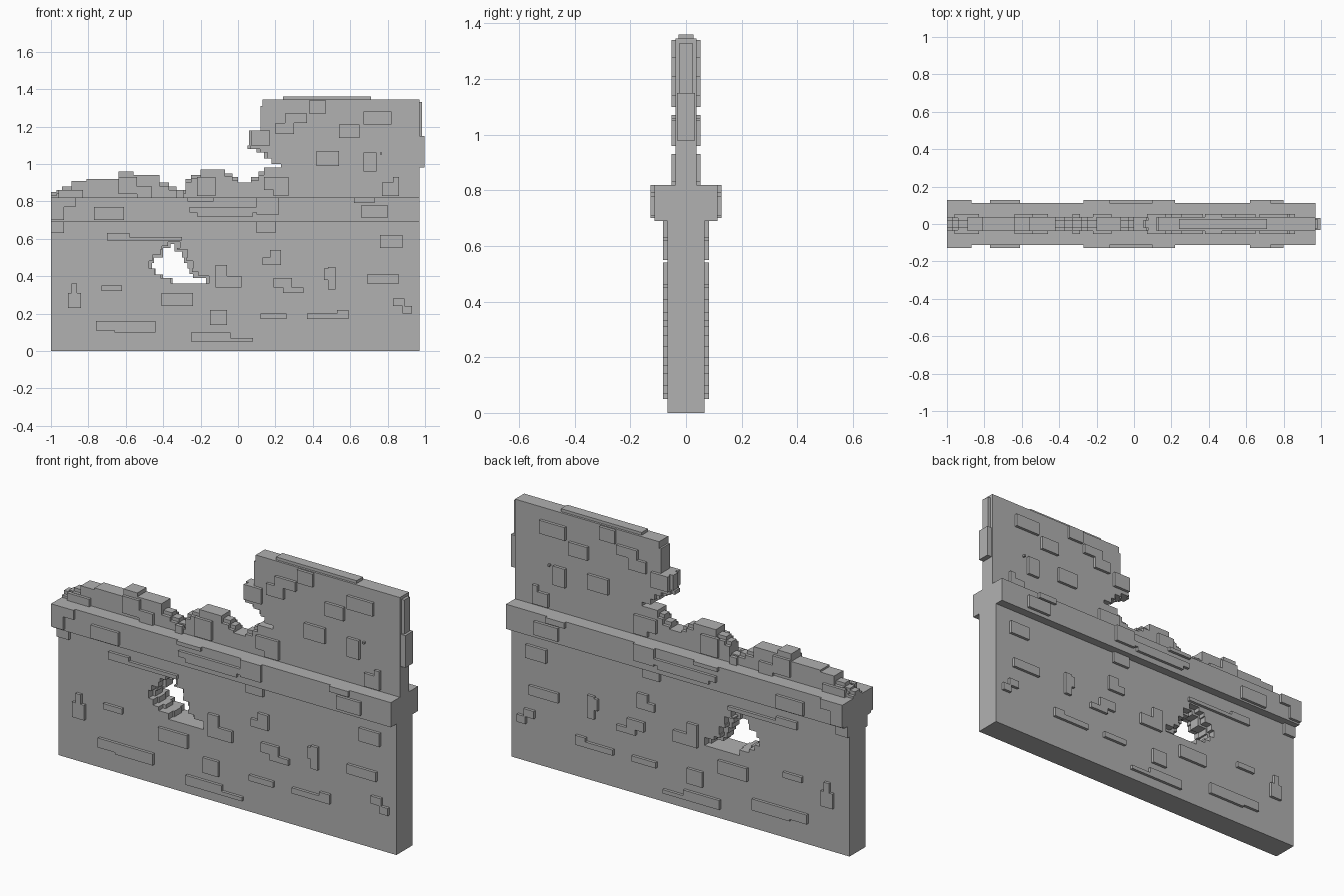
import bpy
import bmesh

old = bpy.data.objects.get("Cube")
if old:
    bpy.data.objects.remove(old, do_unlink=True)

stone = bpy.data.materials.new("grey_stone")
stone.use_nodes = True
grey = (0.44, 0.44, 0.44, 1)
stone.diffuse_color = grey
stone.node_tree.nodes["Principled BSDF"].inputs["Base Color"].default_value = grey

UNIT = 0.01          # layout tables are in hundredths
BODY, BAND, UPPER = 0.067, 0.113, 0.038   # half thickness of each storey
RELIEF = 0.015       # how far a raised stone stands out


def finish(name, bm):
    """Turn a bmesh into a named stone object."""
    bmesh.ops.recalc_face_normals(bm, faces=bm.faces)
    mesh = bpy.data.meshes.new(name)
    bm.to_mesh(mesh)
    bm.free()
    obj = bpy.data.objects.new(name, mesh)
    bpy.context.collection.objects.link(obj)
    mesh.materials.append(stone)
    return obj


def add_box(bm, x0, z0, x1, z1, y0, y1):
    verts = bmesh.ops.create_cube(bm, size=1)["verts"]
    for v in verts:
        v.co.x = x1 if v.co.x > 0 else x0
        v.co.y = y1 if v.co.y > 0 else y0
        v.co.z = z1 if v.co.z > 0 else z0


def slab(name, x0, z0, x1, z1, half):
    bm = bmesh.new()
    add_box(bm, x0, z0, x1, z1, -half, half)
    return finish(name, bm)


def prism(name, outline, half):
    """Extrude an outline in the xz plane through the wall thickness."""
    bm = bmesh.new()
    face = bm.faces.new([bm.verts.new((x, -half, z)) for x, z in outline])
    grown = bmesh.ops.extrude_face_region(bm, geom=[face])["geom"]
    moved = [g for g in grown if isinstance(g, bmesh.types.BMVert)]
    bmesh.ops.translate(bm, verts=moved, vec=(0, 2 * half, 0))
    return finish(name, bm)


def raised_stones(name, rects, half):
    """Stones standing proud of both faces of a storey."""
    bm = bmesh.new()
    for rect in rects:
        x0, z0, x1, z1 = [value * UNIT for value in rect]
        add_box(bm, x0, z0, x1, z1, half - RELIEF / 3, half + RELIEF)
        add_box(bm, x0, z0, x1, z1, -half - RELIEF, -half + RELIEF / 3)
    return finish(name, bm)


# Main wall with a ragged breach that widens towards both faces
wall = slab("main_wall", -1, 0, 0.97, 0.70, BODY)
breach_rows = [
    (36, 39, -35, -17), (39, 41, -40, -24), (41, 44, -44, -26),
    (44, 47, -46, -27), (47, 50, -45, -29), (50, 53, -40, -30),
    (53, 55, -40, -34), (55, 57, -36, -34),
]
bm = bmesh.new()
for i, (z0, z1, x0, x1) in enumerate(breach_rows):
    z0, z1, x0, x1 = [value * UNIT for value in (z0, z1, x0, x1)]
    add_box(bm, x0, z0, x1, z1 + 0.001, -BAND, BAND)
    flare = 0.015 + 0.015 * (i % 2)
    for side in (-1, 1):
        near, far = sorted((side * 0.03, side * BAND))
        add_box(bm, x0 - flare / 2, z0, x1 + flare, z1 + 0.012, near, far)
cutter = finish("breach_cutter", bm)
cutter.hide_render = True
cut = wall.modifiers.new("breach", "BOOLEAN")
cut.operation = "DIFFERENCE"
cut.solver = "EXACT"
cut.use_self = True
cut.object = cutter
bpy.context.view_layer.objects.active = wall
bpy.ops.object.modifier_apply(modifier=cut.name)
bpy.data.objects.remove(cutter, do_unlink=True)

# Projecting course
slab("projecting_band", -1, 0.69, 0.97, 0.82, BAND)

# Crumbled crest: start and height of each step from left to right
crest = [
    (-100, 85), (-97, 86), (-94, 88), (-89, 91), (-81, 92), (-64, 96),
    (-56, 94), (-42, 90), (-37, 88), (-33, 86), (-28, 92), (-25, 94),
    (-20, 97), (-7, 95), (-3, 93), (0, 90), (7, 93), (11, 96), (14, 98),
]
# Broken end of the standing part: base height and left limit of each row
broken_end = [
    (98, 23), (100, 18), (103, 14), (106, 10), (108, 5),
    (110, 6), (118, 12), (131, 13),
]


def crest_outline(worn):
    """Stepped outline; worn lowers the small steps and bites the broken end."""
    points = [(-1, 0.81)]
    ends = [x for x, _ in crest[1:]] + [23]
    for (x, top), end in zip(crest, ends):
        z = top * UNIT - (worn if end - x < 6 else 0)
        points += [(x * UNIT, z), (end * UNIT, z)]
    tops = [z for z, _ in broken_end[1:]] + [134.5]
    for (z, x), top in zip(broken_end, tops):
        left = x * UNIT + (worn if 100 < z < 118 else 0)
        points += [(left, z * UNIT), (left, top * UNIT)]
    points += [(0.97, 1.345), (0.97, 0.81)]
    clean = [points[0]]
    for p in points[1:]:
        if p != clean[-1]:
            clean.append(p)
    return clean


prism("upper_wall_core", crest_outline(0), UPPER * 0.55)
prism("upper_wall", crest_outline(0.018), UPPER)

# Loose stones on the top and the right end
slab("cap_stones", 0.24, 1.34, 0.71, 1.36, UPPER * 0.7)
slab("end_stone_low", 0.96, 0.98, 0.998, 1.15, UPPER * 0.85)
slab("end_stone_high", 0.96, 1.15, 0.985, 1.33, UPPER * 0.6)

raised_stones("main_wall_stones", [
    (-91, 23, -84, 31), (-89, 31, -86, 36), (-73, 32, -62, 35),
    (-76, 11, -62, 16), (-66, 10, -44, 16), (-25, 5, 8, 7),
    (-25, 7, -4, 10), (-15, 14, -6, 22), (-41, 24, -24, 31),
    (12, 17, 26, 20), (19, 34, 29, 39), (24, 31, 35, 34),
    (37, 17, 59, 20), (53, 20, 59, 22), (48, 33, 52, 45),
    (46, 38, 52, 44), (69, 36, 86, 41), (83, 24, 89, 28),
    (88, 20, 93, 24), (76, 55, 88, 62), (13, 46, 23, 50),
    (17, 50, 23, 54), (-12, 34, -6, 46), (-6, 34, 2, 40),
    (-70, 59, -30, 61), (-70, 61, -58, 63), (-100, 63, -93, 69),
    (10, 63, 20, 69),
], BODY)

raised_stones("band_stones", [
    (-100, 77, -87, 82), (-100, 70, -93, 77), (-77, 70, -61, 77),
    (-26, 74, 10, 77), (-22, 72, 8, 74), (-27, 80, -13, 82),
    (10, 73, 22, 82), (62, 79, 73, 82), (66, 71, 80, 78),
], BAND)

raised_stones("upper_wall_stones", [
    (-96, 82, -83, 86), (-64, 84, -54, 93), (-54, 82, -46, 88),
    (-33, 82, -29, 86), (-22, 83, -12, 93), (14, 86, 27, 93),
    (19, 83, 27, 86), (42, 99, 54, 107), (54, 114, 65, 121),
    (67, 121, 82, 128), (38, 127, 47, 134), (25, 122, 37, 127),
    (20, 116, 30, 122), (67, 96, 74, 106), (77, 83, 86, 90),
    (83, 90, 86, 93), (7, 110, 17, 118), (76, 105, 77, 106),
], UPPER)
